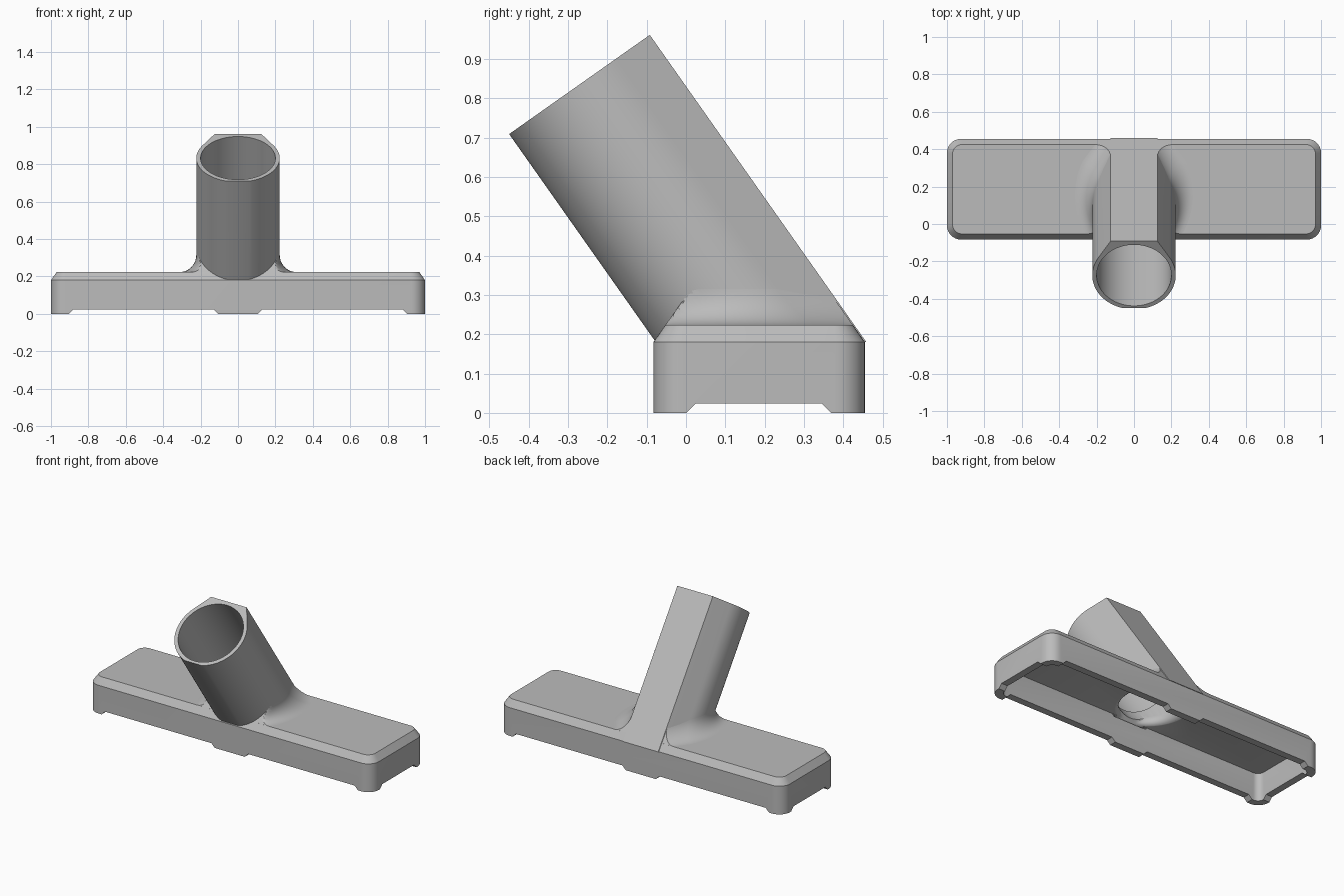
import bpy, bmesh, math
from mathutils import Vector

cube = bpy.data.objects.get("Cube")
if cube:
    bpy.data.objects.remove(cube, do_unlink=True)

grey = bpy.data.materials.new("plain grey")
grey.use_nodes = True
grey.diffuse_color = (0.5, 0.5, 0.5, 1)
grey.node_tree.nodes["Principled BSDF"].inputs["Base Color"].default_value = (0.5, 0.5, 0.5, 1)

FRONT, BACK, SHOULDER, TOP = -0.083, 0.455, 0.18, 0.223
LEAN = math.atan2(0.576, 0.817)
SLOPE, COS, SIN = math.tan(LEAN), math.cos(LEAN), math.sin(LEAN)
MOUTH_Z = 0.833


def axis_y(z):
    """Depth of the neck's axis at a height."""
    return (FRONT + BACK) / 2 - SLOPE * (z - SHOULDER)


def loft(name, rings):
    """Solid skinned over matching rings, capped at both ends."""
    bm = bmesh.new()
    loops = [[bm.verts.new(p) for p in ring] for ring in rings]
    n = len(loops[0])
    for a, b in zip(loops, loops[1:]):
        for i in range(n):
            j = (i + 1) % n
            bm.faces.new((a[i], a[j], b[j], b[i]))
    bm.faces.new(loops[0])
    bm.faces.new(loops[-1])
    bmesh.ops.recalc_face_normals(bm, faces=bm.faces)
    mesh = bpy.data.meshes.new(name)
    bm.to_mesh(mesh)
    bm.free()
    mesh.materials.append(grey)
    obj = bpy.data.objects.new(name, mesh)
    bpy.context.scene.collection.objects.link(obj)
    return obj


def rounded_rect(z, inset, radius):
    """Rounded rectangle following the head's outline."""
    x, y = 1 - inset - radius, (BACK - FRONT) / 2 - inset - radius
    mid, pts = (FRONT + BACK) / 2, []
    for k, (sx, sy) in enumerate([(1, 1), (-1, 1), (-1, -1), (1, -1)]):
        for i in range(9):
            a = math.radians(90 * k + 90 * i / 8)
            pts.append((sx * x + radius * math.cos(a), mid + sy * y + radius * math.sin(a), z))
    return pts


def neck_profile(r):
    """Round section with a broad flat back and a narrow flat front: (u, v, angle)."""
    corner = 0.125
    start = 2 * math.atan2(corner, r)
    stop = math.pi - math.asin(0.06 / r)
    half = [(corner, r, start)]
    for i in range(25):
        a = start + (stop - start) * i / 24
        half.append((r * math.sin(a), r * math.cos(a), a))
    return half + [(-u, v, -a) for u, v, a in reversed(half)]


def round_profile(r, n=64):
    turn = [2 * math.pi * (i + 0.5) / n for i in range(n)]
    return [(r * math.sin(a), r * math.cos(a), a) for a in turn]


def level_ring(profile, z, grow=0.0, inset=None):
    """Horizontal slice through the neck, optionally flared and held within the head."""
    pts = []
    for u, v, a in profile:
        nrm = Vector((math.sin(a), math.cos(a) * COS)).normalized()
        x, y = u + grow * nrm.x, axis_y(z) + v / COS + grow * nrm.y
        if inset is not None:
            rise = SLOPE * (z - SHOULDER)
            y = max(FRONT + inset + rise, min(BACK - inset - rise, y))
        pts.append((x, y, z))
    return pts


def square_ring(profile, z):
    """Slice square to the neck's axis."""
    return [(u, axis_y(z) + v * COS, z + v * SIN) for u, v, a in profile]


def flare(name, profile, low, high, sink, inset):
    """Concave fillet around the neck, widening downwards."""
    r, steps = high - low, 12
    rings = [level_ring(profile, low - sink, r, inset)]
    for i in range(steps + 1):
        a = math.pi / 2 * i / steps
        rings.append(level_ring(profile, low + r * (1 - math.cos(a)), r * (1 - math.sin(a)), inset))
    return loft(name, rings)


# Visible solids
head = loft("floor_head", [rounded_rect(0, 0, 0.075), rounded_rect(SHOULDER, 0, 0.075),
                           rounded_rect(TOP, 0.03, 0.05)])
outer = neck_profile(0.223)
neck = loft("neck_tube", [level_ring(outer, SHOULDER), square_ring(outer, MOUTH_Z)])
fillet = flare("neck_fillet", outer, TOP, 0.315, 0.02, 0.0)

# Cutters: suction chamber, throat and stepped bore
chamber = loft("chamber_cutter", [rounded_rect(-0.05, 0.045, 0.04), rounded_rect(0.178, 0.045, 0.04)])
throat = flare("throat_cutter", round_profile(0.172), 0.175, 0.235, 0.01, 0.035)
wide, narrow = round_profile(0.2), round_profile(0.172)
bore = loft("bore_cutter", [square_ring(wide, 0.37), square_ring(wide, MOUTH_Z + 0.1)])
passage = loft("passage_cutter", [level_ring(narrow, 0.165), square_ring(narrow, 0.4)])


def notch(name, lo, hi, along_x):
    """Sloped-end relief along the lower rim."""
    section = [(lo - 0.025, -0.02), (lo, 0.004), (lo + 0.02, 0.024),
               (hi - 0.02, 0.024), (hi, 0.004), (hi + 0.025, -0.02)]
    if along_x:
        return loft(name, [[(s, c, z) for c, z in section] for s in (-1.2, 1.2)])
    return loft(name, [[(c, s, z) for c, z in section] for s in (-0.3, 0.7)])


notches = [notch("left_notch_cutter", 0.11, 0.9, False),
           notch("right_notch_cutter", -0.9, -0.11, False),
           notch("end_notch_cutter", 0.005, 0.365, True)]


def carve(obj, cutters):
    """Subtract the cutters, bake the result and shade it."""
    for c in cutters:
        mod = obj.modifiers.new(c.name, 'BOOLEAN')
        mod.operation, mod.solver, mod.object = 'DIFFERENCE', 'EXACT', c
    bpy.context.view_layer.update()
    graph = bpy.context.evaluated_depsgraph_get()
    mesh = bpy.data.meshes.new_from_object(obj.evaluated_get(graph))
    obj.modifiers.clear()
    obj.data = mesh
    bpy.ops.object.select_all(action='DESELECT')
    obj.select_set(True)
    bpy.context.view_layer.objects.active = obj
    bpy.ops.object.shade_smooth_by_angle(angle=math.radians(28))


carve(head, [chamber, throat, passage] + notches)
carve(neck, [throat, bore, passage])
carve(fillet, [throat, bore, passage])

for cutter in [chamber, throat, bore, passage] + notches:
    bpy.data.objects.remove(cutter, do_unlink=True)
